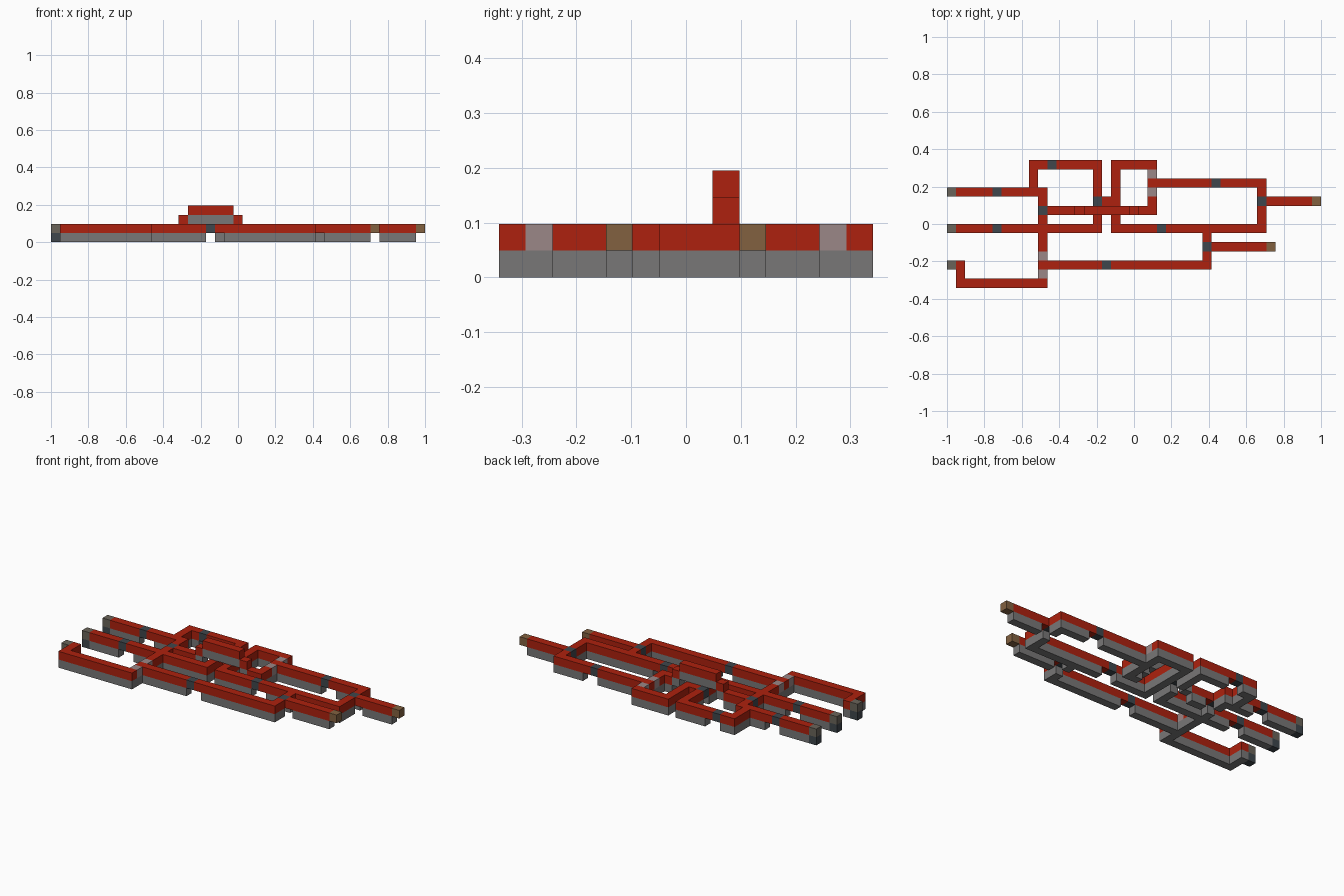
import bpy
import bmesh
from mathutils import Vector

COLS, ROWS = 41, 14
CELL = 2 / COLS

if "Cube" in bpy.data.objects:
    bpy.data.objects.remove(bpy.data.objects["Cube"], do_unlink=True)


def linear(c):
    c /= 255
    return c / 12.92 if c <= 0.04045 else ((c + 0.055) / 1.055) ** 2.4


def material(name, *rgb):
    mat = bpy.data.materials.new(name)
    color = [linear(c) for c in rgb] + [1]
    mat.use_nodes = True
    mat.diffuse_color = color
    mat.node_tree.nodes["Principled BSDF"].inputs["Base Color"].default_value = color
    return mat


red = material("wire red", 174, 33, 14)
grey = material("stone grey", 120, 119, 119)
slate = material("dark slate", 62, 70, 76)
pale = material("pale diode grey", 155, 135, 135)
brown = material("output brown", 130, 97, 64)
drab = material("input drab", 106, 100, 90)


def row(r, c0, c1, z=1):
    return {(c, r, z) for c in range(c0, c1 + 1)}


def col(c, r0, r1, z=1):
    return {(c, r, z) for r in range(r0, r1 + 1)}


def shift(cells, dx=0, dz=0):
    return {(c + dx, r, z + dz) for c, r, z in cells}


# Special blocks in the circuit: (column, row, layer), rows counted from the back
inverters = {(5, 3, 1), (5, 7, 1), (11, 0, 1), (29, 2, 1), (23, 7, 1), (17, 11, 1)}
gates = {(10, 5, 1), (16, 4, 1), (34, 4, 1), (28, 9, 1)}
blocks = inverters | gates
torches = shift(blocks, dx=1)
diodes = {(22, 1, 1), (22, 3, 1), (10, 10, 1), (10, 12, 1)}
inputs = {(0, 3, 1), (0, 7, 1), (0, 11, 1)}
outputs = {(40, 4, 1), (35, 9, 1)}

# Ground level wires
wires = set().union(
    row(3, 1, 10), col(9, 0, 3), row(0, 9, 16), col(16, 0, 7),
    row(7, 1, 16), col(10, 3, 13), row(5, 10, 13),
    row(11, 1, 1), col(1, 11, 13), row(13, 1, 10), row(11, 10, 28),
    row(4, 16, 18), col(18, 0, 7), row(0, 18, 22), col(22, 0, 5),
    row(5, 21, 22), row(2, 22, 34), col(34, 2, 7), row(7, 18, 34),
    col(28, 7, 11), row(9, 28, 34), row(4, 34, 39))
wires -= blocks

# Foundations lie under every wire except the free hanging torches
base = shift(wires - torches, dz=-1)
wires -= diodes

# Bridge carrying one wire over the two wires below
bridge_steps = {(14, 5, 2), (20, 5, 2)}
bridge_wire = bridge_steps | row(5, 15, 19, 3)
bridge_support = shift(bridge_wire, dz=-1)

parts = [
    ("wires", wires, red),
    ("wire_foundation", base, grey),
    ("bridge_wire", bridge_wire, red),
    ("bridge_support", bridge_support, grey),
    ("inverter_blocks", inverters, slate),
    ("gate_blocks", gates, slate),
    ("diodes", diodes, pale),
    ("input_switches", inputs, drab),
    ("input_feet", shift(inputs, dz=-1), slate),
    ("output_lamps", outputs, brown),
]
occupied = set().union(*(cells for _, cells, _ in parts))


def build(name, cells, mat):
    """Mesh the exposed sides of a set of grid cells."""
    bm = bmesh.new()
    for c, r, z in sorted(cells):
        centre = Vector((c + 0.5 - COLS / 2, ROWS / 2 - r - 0.5, z + 0.5))
        for axis in range(3):
            for sign in (-1, 1):
                n = Vector((0, 0, 0))
                n[axis] = sign
                if (c + int(n.x), r - int(n.y), z + int(n.z)) in occupied:
                    continue
                u = Vector((0, 0, 0))
                u[(axis + 1) % 3] = 1
                v = n.cross(u)
                corners = (-u - v, u - v, u + v, v - u)
                bm.faces.new([bm.verts.new((centre + (n + k) / 2) * CELL)
                              for k in corners])
    bmesh.ops.remove_doubles(bm, verts=bm.verts, dist=CELL / 100)
    mesh = bpy.data.meshes.new(name)
    bm.to_mesh(mesh)
    bm.free()
    mesh.materials.append(mat)
    bpy.context.collection.objects.link(bpy.data.objects.new(name, mesh))


for part in parts:
    build(*part)
